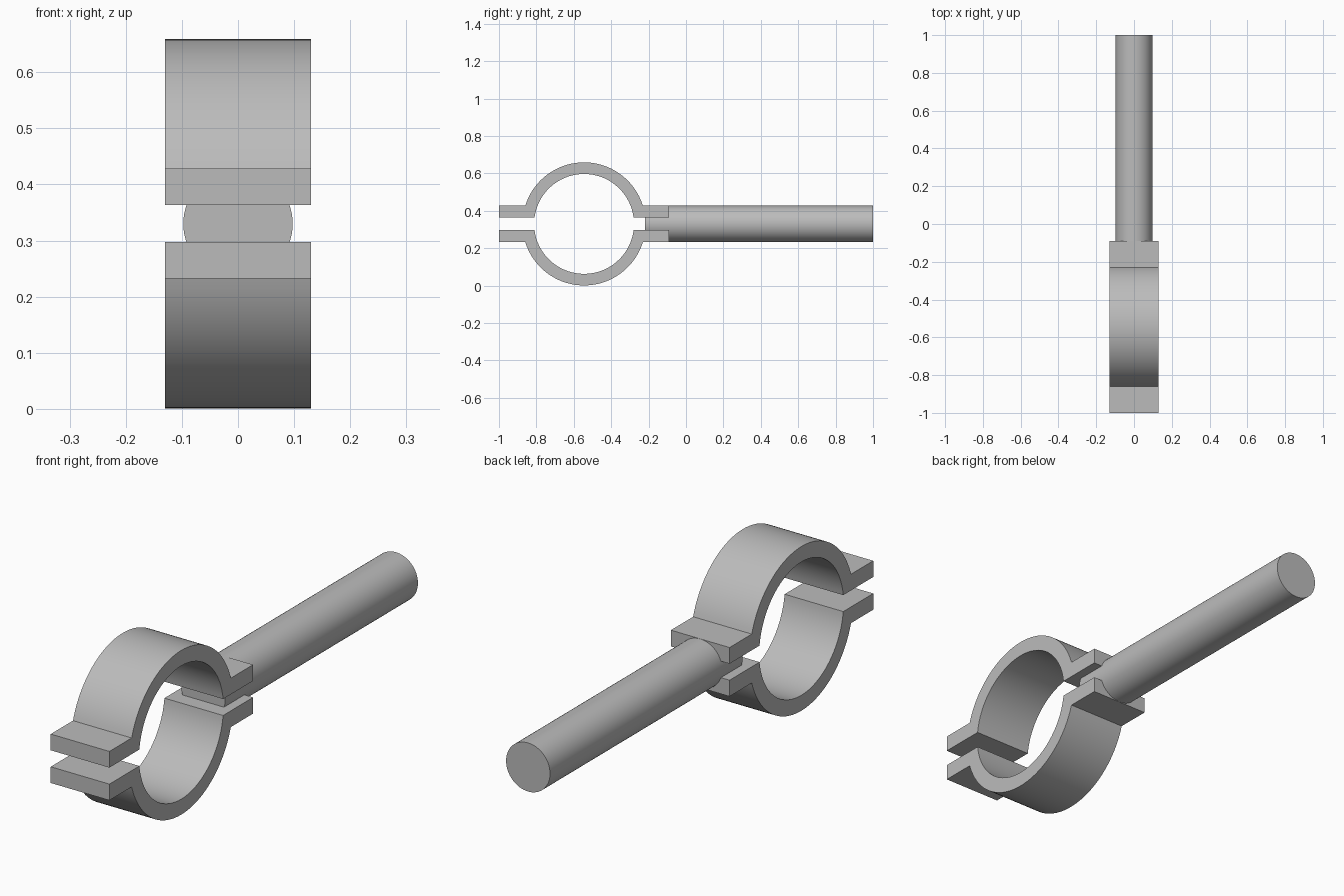
import bpy, bmesh, math
from mathutils import Matrix, Vector

cube = bpy.data.objects.get("Cube")
if cube:
    bpy.data.objects.remove(cube, do_unlink=True)

# Shared dimensions
CENTRE_Y, AXIS_Z = -0.545, 0.33
OUTER, INNER = 0.329, 0.267
GAP, FLANGE_TOP = 0.033, 0.098
REACH, HALF_WIDTH = 0.455, 0.13
ROD_RADIUS, ROD_START, ROD_END = 0.0975, -0.22, 1.0

steel = bpy.data.materials.new("Plain grey steel")
steel.use_nodes = True
grey = (0.5, 0.5, 0.5, 1)
steel.diffuse_color = grey
steel.node_tree.nodes["Principled BSDF"].inputs["Base Color"].default_value = grey


def finish(bm, name):
    bmesh.ops.recalc_face_normals(bm, faces=bm.faces[:])
    mesh = bpy.data.meshes.new(name)
    bm.to_mesh(mesh)
    bm.free()
    mesh.materials.append(steel)
    obj = bpy.data.objects.new(name, mesh)
    bpy.context.collection.objects.link(obj)
    bpy.ops.object.select_all(action="DESELECT")
    obj.select_set(True)
    bpy.context.view_layer.objects.active = obj
    bpy.ops.object.shade_smooth_by_angle(angle=math.radians(30))
    return obj


def arc(radius, height, steps=48):
    # Arc over the top, ending where the circle meets the given height
    a = math.asin(height / radius)
    angles = [a + (math.pi - 2 * a) * i / steps for i in range(steps + 1)]
    return [(radius * math.cos(t), radius * math.sin(t)) for t in angles]


def clamp_half(name, side):
    # Half ring with a flat flange at each end, extruded across the width
    profile = [(REACH, GAP), (REACH, FLANGE_TOP)] + arc(OUTER, FLANGE_TOP)
    profile += [(-REACH, FLANGE_TOP), (-REACH, GAP)] + arc(INNER, GAP)[::-1]
    bm = bmesh.new()
    verts = [bm.verts.new((-HALF_WIDTH, CENTRE_Y + y, AXIS_Z + side * z))
             for y, z in profile]
    face = bm.faces.new(verts)
    ext = bmesh.ops.extrude_face_region(bm, geom=[face])
    moved = [g for g in ext["geom"] if isinstance(g, bmesh.types.BMVert)]
    bmesh.ops.translate(bm, verts=moved, vec=(2 * HALF_WIDTH, 0, 0))
    return finish(bm, name)


clamp_half("upper_clamp_half", 1)
clamp_half("lower_clamp_half", -1)

# Round rod held between the rear flanges
bm = bmesh.new()
place = (Matrix.Translation(Vector((0, (ROD_START + ROD_END) / 2, AXIS_Z)))
         @ Matrix.Rotation(math.pi / 2, 4, "X"))
bmesh.ops.create_cone(bm, cap_ends=True, segments=64, radius1=ROD_RADIUS,
                      radius2=ROD_RADIUS, depth=ROD_END - ROD_START, matrix=place)
finish(bm, "rod")
